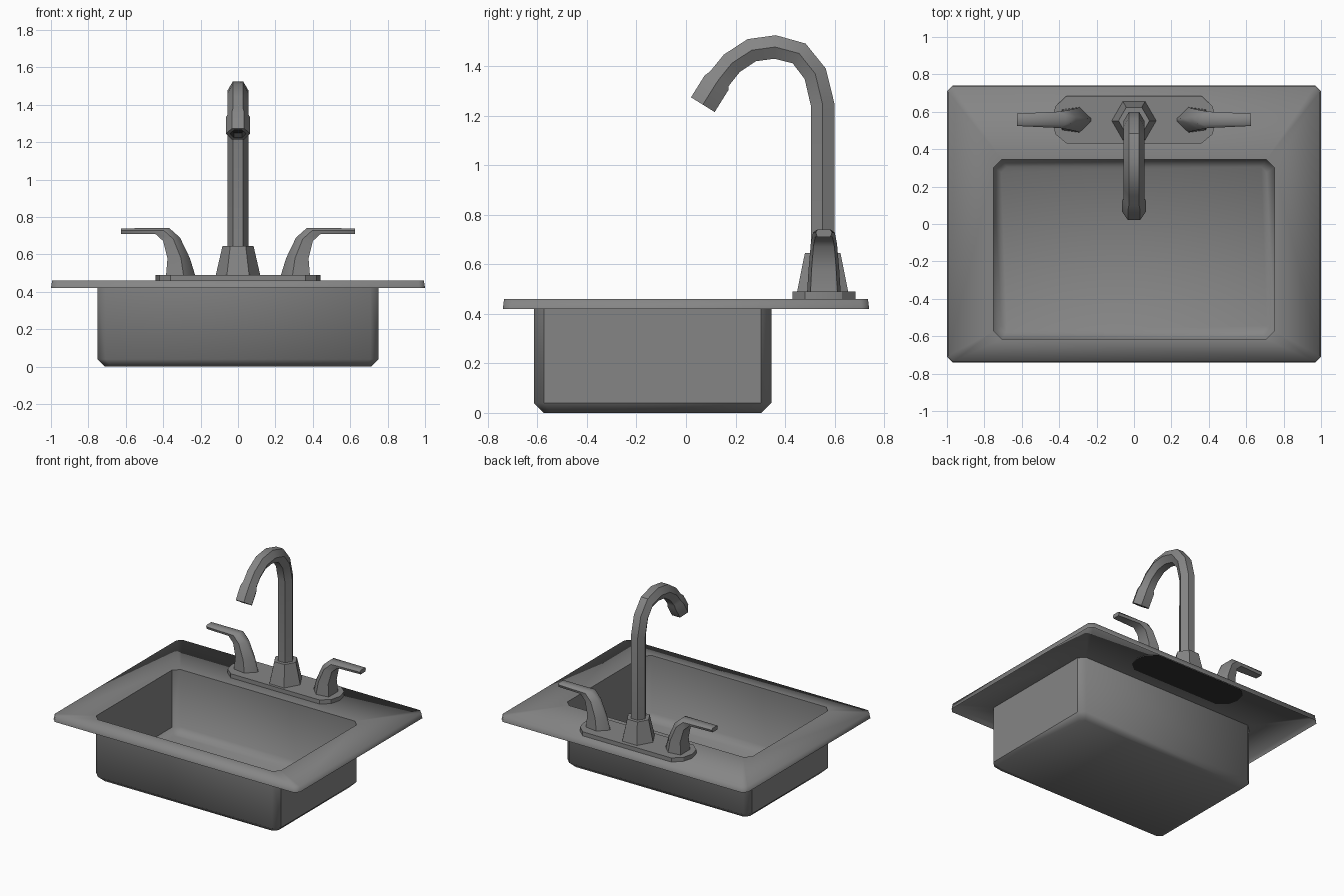
import bpy, bmesh, math
from mathutils import Vector

if "Cube" in bpy.data.objects:
    bpy.data.objects.remove(bpy.data.objects["Cube"])


def material(name, g):
    m = bpy.data.materials.new(name)
    m.diffuse_color = (g, g, g, 1)
    m.use_nodes = True
    m.node_tree.nodes["Principled BSDF"].inputs["Base Color"].default_value = m.diffuse_color
    return m


steel = material("brushed steel grey", 0.235)
dark = material("dark underside", 0.03)


def finish(name, bm, angle):
    bmesh.ops.recalc_face_normals(bm, faces=bm.faces)
    me = bpy.data.meshes.new(name)
    bm.to_mesh(me)
    bm.free()
    me.materials.append(steel)
    me.polygons.foreach_set("use_smooth", [True] * len(me.polygons))
    me.set_sharp_from_angle(angle=math.radians(angle))
    ob = bpy.data.objects.new(name, me)
    bpy.context.collection.objects.link(ob)
    return ob


def ring(bm, pts):
    return [bm.verts.new(p) for p in pts]


def bridge(bm, a, b):
    n = len(a)
    for i in range(n):
        j = (i + 1) % n
        bm.faces.new((a[i], a[j], b[j], b[i]))


def loft(name, rings, angle):
    bm = bmesh.new()
    loops = [ring(bm, r) for r in rings]
    for a, b in zip(loops, loops[1:]):
        bridge(bm, a, b)
    bm.faces.new(loops[-1])
    bm.faces.new(loops[0])
    return finish(name, bm, angle)


def cut_rect(x, y0, y1, c, z):
    """Rectangle with cut corners."""
    return [(x - c, y0, z), (x, y0 + c, z), (x, y1 - c, z), (x - c, y1, z),
            (c - x, y1, z), (-x, y1 - c, z), (-x, y0 + c, z), (c - x, y0, z)]


def oval(z):
    """Outline of the faucet plate."""
    half = [(0.36, 0.43), (0.42, 0.48), (0.44, 0.555), (0.42, 0.63), (0.36, 0.685)]
    return [(x, y, z) for x, y in half] + [(-x, y, z) for x, y in reversed(half)]


# sink: thin sheet with skirt, deck and basin
bm = bmesh.new()
skirt = ring(bm, cut_rect(1.0, -0.74, 0.74, 0.03, 0.42))
rim = ring(bm, cut_rect(0.994, -0.735, 0.735, 0.03, 0.46))
mouth = ring(bm, cut_rect(0.75, -0.615, 0.345, 0.042, 0.46))
edges = []
for loop in (rim, mouth):
    for i, v in enumerate(loop):
        edges.append(bm.edges.new((v, loop[(i + 1) % len(loop)])))
bmesh.ops.triangle_fill(bm, use_beauty=True, use_dissolve=False,
                        edges=edges, normal=(0, 0, 1))
bridge(bm, skirt, rim)
low = ring(bm, cut_rect(0.75, -0.615, 0.345, 0.042, 0.04))
floor = ring(bm, cut_rect(0.71, -0.575, 0.305, 0.03, 0.0))
bridge(bm, mouth, low)
bridge(bm, low, floor)
bm.faces.new(floor)
sink = finish("sink_basin", bm, 180)
# crisp edges at the mouth and around the end walls, soft elsewhere
sharp = sink.data.attributes.get("sharp_edge") or \
    sink.data.attributes.new("sharp_edge", "BOOLEAN", "EDGE")
for e in sink.data.edges:
    a, b = (sink.data.vertices[i].co for i in e.vertices)
    at_mouth = min(a.z, b.z) > 0.45 and max(abs(a.x), abs(b.x)) < 0.8
    end_wall = 0.03 < (a.z + b.z) / 2 < 0.41 and abs(a.x + b.x) > 1.49
    sharp.data[e.index].value = at_mouth or end_wall

# faucet plate, its underside showing through the deck
plate = loft("faucet_plate", [oval(0.457), oval(0.49)], 30)
plate.data.materials.append(dark)
for p in plate.data.polygons:
    if p.normal.z < -0.5:
        p.material_index = 1

CY = 0.552


def hexagon(y, z, r, t=Vector((0, 0, 1))):
    """Hexagon across the direction t, which lies in the yz plane."""
    n = Vector((0, t.z, -t.y))
    c = Vector((0, y, z))
    return [c + Vector((1, 0, 0)) * r * math.cos(k * math.pi / 3)
            + n * r * math.sin(k * math.pi / 3) for k in range(6)]


# faucet base
loft("faucet_base", [hexagon(CY, 0.485, 0.12), hexagon(CY, 0.645, 0.083)], 30)

# gooseneck spout
path = [(CY, 0.64), (CY, 1.245), (0.522, 1.37), (0.457, 1.452), (0.36, 1.478),
        (0.265, 1.465), (0.185, 1.412), (0.135, 1.35)]
rings = []
for i, p in enumerate(path):
    a, b = path[max(i - 1, 0)], path[min(i + 1, len(path) - 1)]
    d = [Vector((0, v[0] - u[0], v[1] - u[1])) for u, v in ((a, p), (p, b))]
    t = sum((v.normalized() for v in d if v.length > 0), Vector()).normalized()
    rings.append(hexagon(*p, 0.055, t))
# wider nozzle with a recessed dark outlet
t = Vector((0, -0.53, -0.85)).normalized()
for y, z, r in ((0.123, 1.333, 0.065), (0.068, 1.245, 0.065),
                (0.068, 1.245, 0.043), (0.084, 1.27, 0.043)):
    rings.append(hexagon(y, z, r, t))
spout = loft("faucet_spout", rings, 35)
spout.data.materials.append(dark)
outlet = Vector((0, 0.068, 1.245))
for p in spout.data.polygons:
    q = p.center - outlet
    if (q - t * q.dot(t)).length < 0.045 and -0.04 < q.dot(t) < -0.005:
        p.material_index = 1

# handles: inner edge (x, z), outer edge (x, z), half width, inner flatness
stations = [((0.228, 0.485), (0.385, 0.485), 0.068, 0.1),
            ((0.257, 0.58), (0.377, 0.58), 0.062, 0.15),
            ((0.31, 0.69), (0.40, 0.672), 0.053, 0.3),
            ((0.367, 0.741), (0.442, 0.71), 0.044, 0.6),
            ((0.625, 0.74), (0.625, 0.71), 0.033, 0.8)]
for side, sx in (("right", 1), ("left", -1)):
    rings = []
    for (xi, zi), (xo, zo), w, k in stations:
        section = [(1, 0.8), (-0.2, 1), (-1, k), (-1, -k), (-0.2, -1), (1, -0.8)]
        rings.append([(sx * ((xi + xo) / 2 + s * (xo - xi) / 2), CY + 0.005 + v * w,
                       (zi + zo) / 2 + s * (zo - zi) / 2) for s, v in section])
    loft("handle_" + side, rings, 50)
